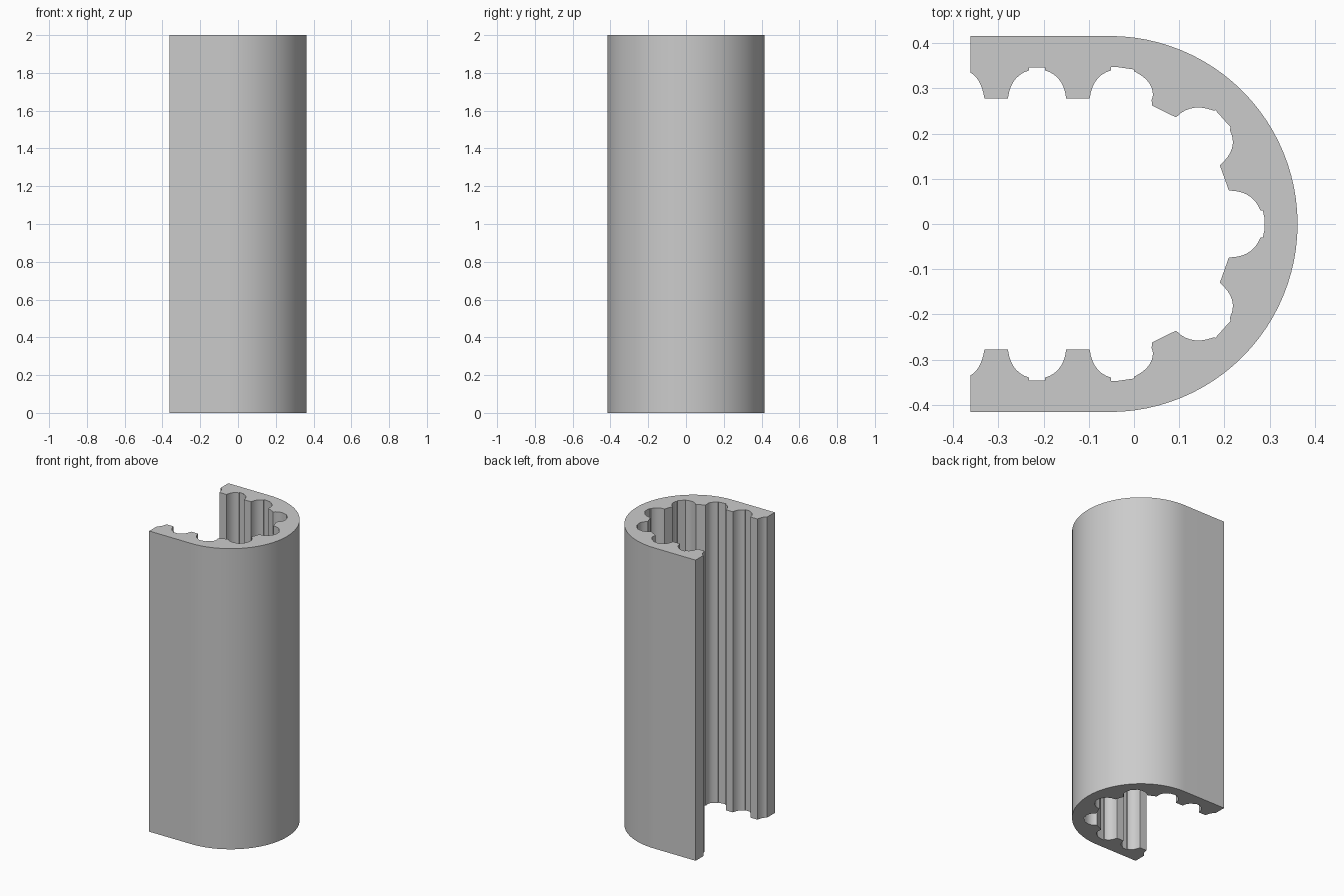
import bpy
import bmesh
import math
from mathutils import Vector

cube = bpy.data.objects.get("Cube")
if cube:
    bpy.data.objects.remove(cube)

HEIGHT, RADIUS, BACK, TIP = 2.0, 0.416, -0.362, 0.278


def bend(start, control, end, steps=7):
    """Curved groove flank from start to end, pulled towards control."""
    a, b, c = Vector(start), Vector(control), Vector(end)
    result = []
    for i in range(steps + 1):
        t = i / steps
        result.append(a * (1 - t) ** 2 + b * (2 * t * (1 - t)) + c * t ** 2)
    return result


def points(*pairs):
    return [Vector(p) for p in pairs]


def rising_flank(x):
    """From a tooth corner at x out to the groove floor on its right."""
    return bend((x, TIP), (x + 0.006, 0.328), (x + 0.047, 0.34))


def falling_flank(x):
    """From the groove floor down to a tooth corner at x on its right."""
    return bend((x - 0.047, 0.34), (x - 0.006, 0.328), (x, TIP))


# Toothed inner wall, from the open end round to the middle of the curve
inner = bend((BACK, 0.335), (-0.338, 0.322), (-0.331, TIP))
inner += rising_flank(-0.279) + points((-0.232, 0.346), (-0.197, 0.346))
inner += falling_flank(-0.15)
inner += rising_flank(-0.098) + points((-0.051, 0.347), (-0.035, 0.347), (0, 0.342))
inner += bend((0, 0.338), (0.042, 0.318), (0.042, 0.285))
inner += points((0.039, 0.274), (0.04, 0.262))

# Slanted tooth and diagonal groove
inner += bend((0.093, 0.236), (0.125, 0.27), (0.176, 0.251))
inner += points((0.18, 0.252), (0.214, 0.214), (0.212, 0.208))
inner += bend((0.216, 0.198), (0.228, 0.163), (0.19, 0.13))

# Middle groove
inner += bend((0.21, 0.074), (0.262, 0.074), (0.28, 0.03))
inner += points((0.285, 0.03), (0.289, 0.012))

# Outer wall: flat side running into a half circle
centre = 0.362 - RADIUS
ARC = 48
outer = points((BACK, RADIUS))
for i in range(ARC + 1):
    angle = math.pi / 2 - math.pi * i / ARC
    outer.append(Vector((centre + RADIUS * math.cos(angle), RADIUS * math.sin(angle))))
outer += points((BACK, -RADIUS))

mirrored = [Vector((p.x, -p.y)) for p in inner]
outline = outer + mirrored + inner[::-1]

# Extrude the closed outline upwards
bm = bmesh.new()
base = bm.faces.new([bm.verts.new((p.x, p.y, 0)) for p in outline])
extruded = bmesh.ops.extrude_face_region(bm, geom=[base], use_keep_orig=True)
top = [v for v in extruded["geom"] if isinstance(v, bmesh.types.BMVert)]
bmesh.ops.translate(bm, verts=top, vec=(0, 0, HEIGHT))
bmesh.ops.remove_doubles(bm, verts=bm.verts, dist=0.0001)
bmesh.ops.recalc_face_normals(bm, faces=bm.faces)
mesh = bpy.data.meshes.new("grooved_channel")
bm.to_mesh(mesh)
bm.free()

channel = bpy.data.objects.new("grooved_channel", mesh)
bpy.context.collection.objects.link(channel)

# Plain grey
grey = bpy.data.materials.new("plain_grey")
grey.use_nodes = True
colour = (0.6, 0.6, 0.6, 1)
grey.diffuse_color = colour
grey.node_tree.nodes["Principled BSDF"].inputs["Base Color"].default_value = colour
mesh.materials.append(grey)

bpy.ops.object.select_all(action="DESELECT")
channel.select_set(True)
bpy.context.view_layer.objects.active = channel
bpy.ops.object.shade_smooth_by_angle(angle=math.radians(30))
